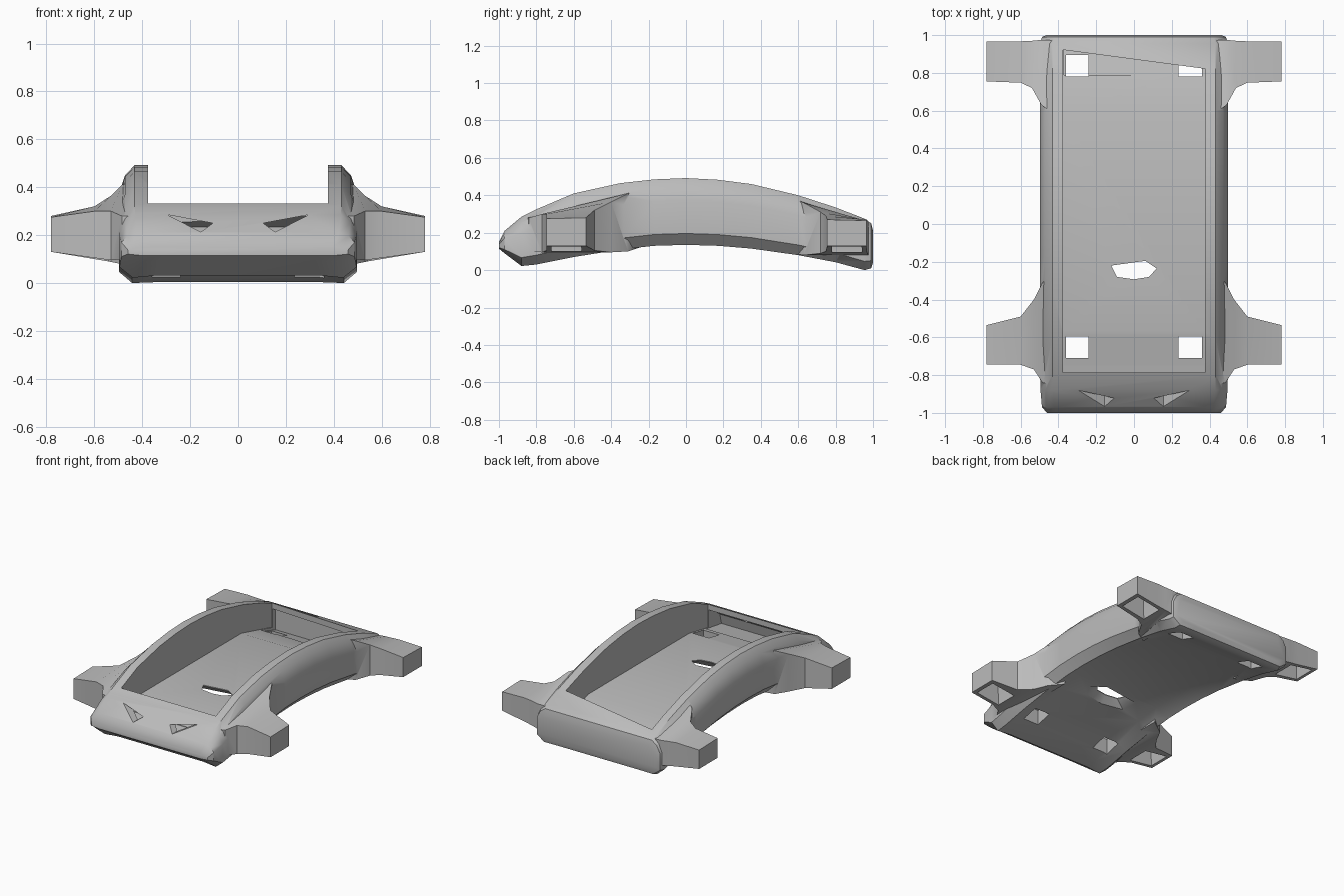
import bpy
import bmesh

cube = bpy.data.objects.get("Cube")
if cube:
    bpy.data.objects.remove(cube, do_unlink=True)

grey = bpy.data.materials.new("light_grey")
grey.use_nodes = True
tone = (0.5, 0.5, 0.5, 1)
grey.diffuse_color = tone
grey.node_tree.nodes["Principled BSDF"].inputs["Base Color"].default_value = tone


def loft(name, rings):
    """Closed solid through rings that all have the same number of points."""
    bm = bmesh.new()
    loops = [[bm.verts.new(p) for p in ring] for ring in rings]
    n = len(loops[0])
    for a, b in zip(loops, loops[1:]):
        for i in range(n):
            j = (i + 1) % n
            bm.faces.new((a[i], a[j], b[j], b[i]))
    bm.faces.new(loops[0])
    bm.faces.new(loops[-1])
    bmesh.ops.recalc_face_normals(bm, faces=bm.faces)
    mesh = bpy.data.meshes.new(name)
    bm.to_mesh(mesh)
    bm.free()
    mesh.materials.append(grey)
    obj = bpy.data.objects.new(name, mesh)
    bpy.context.collection.objects.link(obj)
    return obj


def prism_z(name, outline, z0, z1):
    return loft(name, [[(x, y, z) for x, y in outline] for z in (z0, z1)])


def prism_x(name, outline, half):
    return loft(name, [[(x, y, z) for y, z in outline] for x in (-half, half)])


def rect(x0, x1, y0, y1):
    return [(x0, y0), (x1, y0), (x1, y1), (x0, y1)]


def combine(target, tool, operation):
    tool.hide_render = True
    mod = target.modifiers.new(operation, 'BOOLEAN')
    mod.operation = operation
    mod.solver = 'EXACT'
    mod.object = tool
    bpy.context.view_layer.objects.active = target
    bpy.ops.object.modifier_apply(modifier=mod.name)
    bpy.data.objects.remove(tool, do_unlink=True)


# Arched body with a slightly hollow underside: y, top, bottom, half width
stations = [
    (-1, .15, .115, .46), (-.97, .21, .09, .487), (-.88, .285, .022, .495),
    (-.8, .325, .03, .497), (-.6, .41, .07, .497), (-.35, .465, .11, .497),
    (-.17, .485, .13, .497), (0, .492, .135, .497), (.17, .483, .13, .497),
    (.35, .46, .115, .497), (.6, .4, .08, .497), (.8, .335, .042, .497),
    (.955, .275, 0, .497), (.99, .25, .01, .487), (1, .21, .04, .465)]
body_rings = []
for y, top, low, w in stations:
    h = top - low
    raised = low + .045 * (1 - y * y)
    half = [(w - .065, top), (w - .025, top - .12 * h), (w, top - .33 * h),
            (w, low + .17 * h), (w - .055, low), (w - .16, raised)]
    section = half + [(-x, z) for x, z in reversed(half)]
    body_rings.append([(x, y, z) for x, z in section])
chassis = loft("chassis", body_rings)

# Flared corner lugs: x, front y, back y, bottom, top at front, top at back
front_lug = [(.39, -.86, -.25, .12, .28, .44), (.485, -.84, -.31, .1, .28, .41),
             (.53, -.77, -.4, .095, .3, .365), (.6, -.745, -.49, .105, .3, .32),
             (.78, -.745, -.535, .13, .275, .28)]
back_lug = [(.39, .56, .97, .09, .39, .255), (.49, .63, .975, .08, .36, .26),
            (.54, .72, .97, .09, .31, .265), (.6, .748, .967, .1, .29, .27),
            (.78, .755, .965, .13, .27, .265)]
for side in (-1, 1):
    for rows in (front_lug, back_lug):
        rings = [[(side * x, y0, z), (side * x, y1, z), (side * x, y1, tb),
                  (side * x, y0, tf)] for x, y0, y1, z, tf, tb in rows]
        combine(chassis, loft("corner_lug", rings), 'UNION')

# Open tray between the side rails, with a skewed rear edge
pocket = [[(-.375, y + skew, z), (.375, y - skew, z),
           (.375, y - skew, 1), (-.375, y + skew, 1)]
          for y, z, skew in ((-.785, .165, 0), (-.57, .205, 0),
                             (.57, .205, 0), (.872, .115, .05))]
combine(chassis, loft("tray_cutter", pocket), 'DIFFERENCE')

# Hollows that carry the tray under the front and rear covers
front_hollow = [(-.75, .168), (-.93, .14), (-.91, .215), (-.85, .26),
                (-.785, .292), (-.75, .3)]
rear_hollow = [(.79, .136), (.955, .085), (.955, .235), (.79, .295)]
for outline in (front_hollow, rear_hollow):
    combine(chassis, prism_x("hollow_cutter", outline, .37), 'DIFFERENCE')

# Square openings through the tray floor
for x0, x1 in ((-.36, -.24), (.235, .36)):
    for y0, y1 in ((-.71, -.595), (.78, .895)):
        tool = prism_z("floor_cutter", rect(x0, x1, y0, y1), -.2, .22)
        combine(chassis, tool, 'DIFFERENCE')

# Six-sided central opening that widens downward
hexagon = [(-.12, -.22), (.06, -.195), (.12, -.235), (.08, -.28),
           (0, -.293), (-.09, -.28)]
rings = [[(x * s, (y + .245) * s - .245, z) for x, y in hexagon]
         for z, s in ((.1, 2.8), (.2, 1), (.25, 1))]
combine(chassis, loft("centre_cutter", rings), 'DIFFERENCE')

# Hollow undersides of the lugs, tapering upward
for side in (-1, 1):
    for y0, y1 in ((-.72, -.56), (.78, .94)):
        rings = [[(side * x, y, z) for x, y in
                  rect(.57 + t, .755 - t, y0 + t, y1 - t)]
                 for z, t in ((-.1, 0), (.12, 0), (.235, .02))]
        combine(chassis, loft("lug_cutter", rings), 'DIFFERENCE')

# Slanted triangular slots through the front cover
for side in (-1, 1):
    tri = [(.295, .285), (.105, .25), (.155, .213)]
    rings = [[(side * x, y, z) for x, z in tri] for y in (-1.1, -.74)]
    combine(chassis, loft("front_slot_cutter", rings), 'DIFFERENCE')

# Soft curved surfaces with crisp edges
bpy.ops.object.select_all(action='DESELECT')
chassis.select_set(True)
bpy.context.view_layer.objects.active = chassis
bpy.ops.object.shade_smooth_by_angle(angle=.6)
